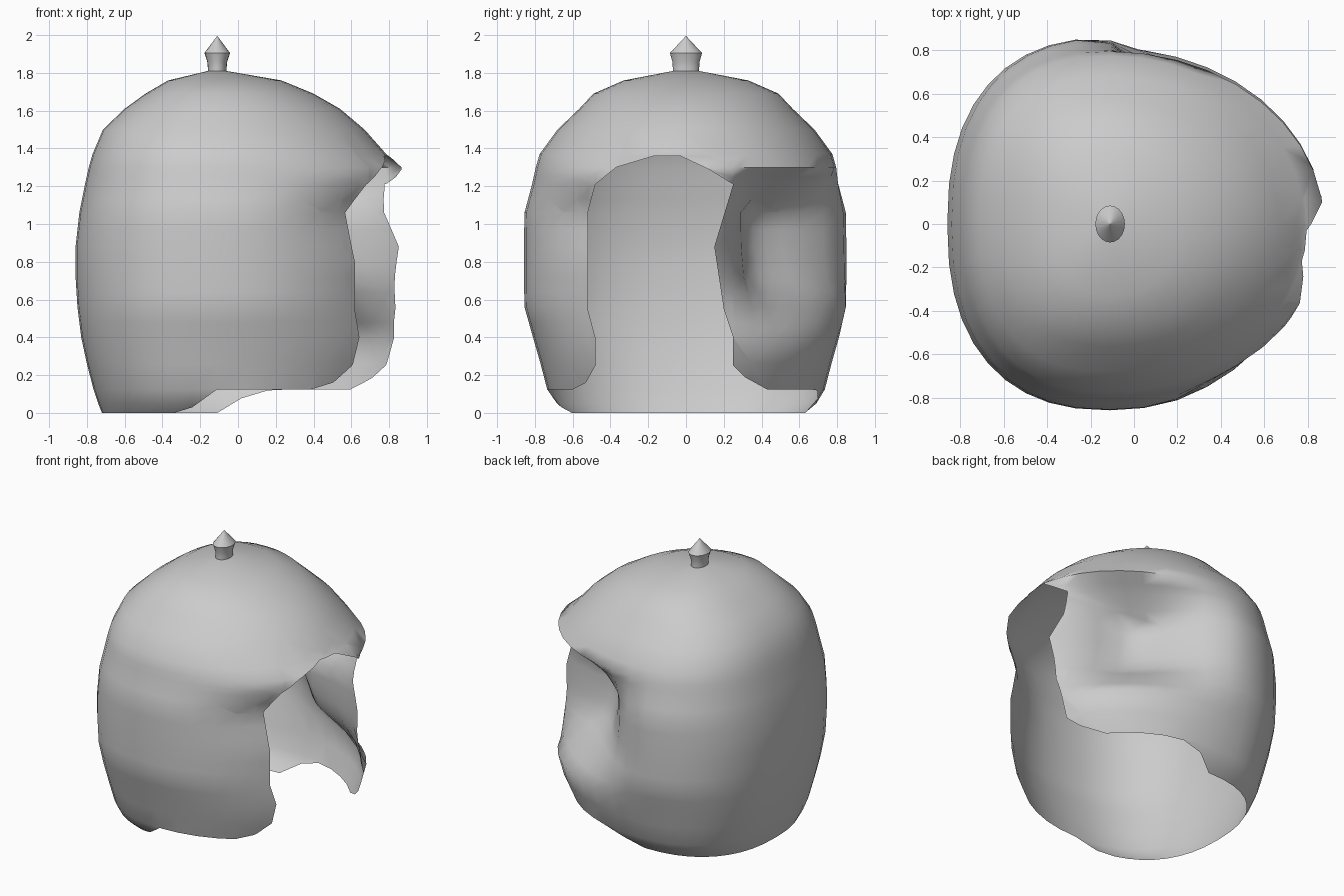
import bpy, bmesh
from math import sin, cos, pi, radians
from mathutils import Vector

if "Cube" in bpy.data.objects:
    bpy.data.objects.remove(bpy.data.objects["Cube"])

CX, SEG = -0.11, 40

# Dome outline by height: z, back x, front x, half depth in y
PROFILE = [(0, -.72, .60, .63), (.05, -.74, .68, .69), (.125, -.765, .76, .735),
           (.26, -.80, .84, .77), (.4, -.83, .875, .81), (.56, -.85, .89, .855),
           (.72, -.86, .89, .858), (.88, -.86, .885, .858), (1.06, -.84, .885, .855),
           (1.21, -.81, .885, .815), (1.30, -.79, .875, .795), (1.37, -.77, .785, .775),
           (1.5, -.715, .67, .68), (1.61, -.60, .54, .565), (1.69, -.49, .40, .49),
           (1.76, -.37, .23, .33), (1.81, -.16, -.06, .07)]

# Face opening seen from +x: (y, z)
OPENING = [(-.6, -.1), (-.6, .124), (-.53, .16), (-.48, .25), (-.48, .4), (-.52, .55),
           (-.52, 1.06), (-.48, 1.21), (-.37, 1.30), (-.17, 1.36), (-.03, 1.36),
           (.12, 1.29), (.25, 1.21), (.15, .88), (.2, .55), (.25, .4), (.25, .25),
           (.31, .19), (.43, .124), (.43, -.1)]


def lerp(table, t):
    if t <= table[0][0]:
        return table[0][1:]
    for a, b in zip(table, table[1:]):
        if t <= b[0]:
            f = (t - a[0]) / (b[0] - a[0])
            return [p + (q - p) * f for p, q in zip(a[1:], b[1:])]
    return table[-1][1:]


def spow(v, e):
    return (1 if v >= 0 else -1) * abs(v) ** e


def shell_point(ang, z):
    back, front, b = lerp(PROFILE, z)
    c, s = cos(ang), sin(ang)
    if c >= 0:
        x, y = (front - CX) * c, b * s
    else:
        x, y = (CX - back) * spow(c, 2 / 2.4), b * spow(s, 2 / 2.4)
    # Deep cheek dent on the +x +y side
    deg = ang * 180 / pi
    g = lerp([(0, 0), (11, 0), (36, .92), (50, 1), (68, .72), (92, 0), (360, 0)], deg)[0]
    w = lerp([(0, 0), (.40, 0), (.56, .42), (.72, .85), (.88, .98), (1.06, 1), (1.21, .45),
              (1.30, 0), (2, 0)], z)[0]
    # Slight flattening of the other cheek
    g2 = lerp([(0, 0), (285, 0), (318, 1), (330, 1), (350, 0)], deg)[0]
    w2 = lerp([(0, 0), (.3, .02), (.56, .05), (.8, .05), (1.06, .09), (1.23, 0), (2, 0)], z)[0]
    k = 1 - .43 * g * w - g2 * w2
    return Vector((CX + x * k, y * k, z))


def rim_height(ang):
    p = shell_point(ang, .1)
    if p.y < 0:
        return lerp([(-.29, 0), (-.11, .125)], p.x)[0]
    return lerp([(-.11, 0), (0, .07), (.17, .125)], p.x)[0]


def inside(y, z):
    hit = False
    for (y1, z1), (y2, z2) in zip(OPENING, OPENING[1:] + OPENING[:1]):
        if (z1 > z) != (z2 > z) and y < (y2 - y1) * (z - z1) / (z2 - z1) + y1:
            hit = not hit
    return hit


def loft(bm, rings):
    rows = [[bm.verts.new(p) for p in r] for r in rings]
    for a, b in zip(rows, rows[1:]):
        n = len(a)
        for i in range(n):
            j = (i + 1) % n
            bm.faces.new((a[i], a[j], b[j], b[i]))
    bm.faces.new(rows[-1])


def finish(bm, name, angle):
    me = bpy.data.meshes.new(name)
    bm.to_mesh(me)
    bm.free()
    ob = bpy.data.objects.new(name, me)
    bpy.context.collection.objects.link(ob)
    bpy.ops.object.select_all(action='DESELECT')
    ob.select_set(True)
    bpy.context.view_layer.objects.active = ob
    bpy.ops.object.shade_smooth_by_angle(angle=radians(angle))


# Helmet shell with stepped lower rim
bm = bmesh.new()
angles = [2 * pi * i / SEG for i in range(SEG)]
heights = sorted([row[0] for row in PROFILE] + [.48, .64, .8, .97, 1.13, 1.25])
loft(bm, [[shell_point(a, max(z, rim_height(a))) for a in angles] for z in heights])
bmesh.ops.remove_doubles(bm, verts=bm.verts[:], dist=1e-4)

# Slice along every edge of the face opening, then remove the inside
for (y1, z1), (y2, z2) in list(zip(OPENING, OPENING[1:]))[1:-1]:
    faces = []
    for f in bm.faces:
        c = f.calc_center_median()
        if c.x > .3 and min(y1, y2) - .2 < c.y < max(y1, y2) + .2 \
                and min(z1, z2) - .2 < c.z < max(z1, z2) + .2:
            faces.append(f)
    geom = faces + list({e for f in faces for e in f.edges}) + list({v for f in faces for v in f.verts})
    bmesh.ops.bisect_plane(bm, geom=geom, dist=1e-5, plane_co=(0, y1, z1),
                           plane_no=(0, z2 - z1, y1 - y2))
gone = []
for f in bm.faces:
    c = f.calc_center_median()
    if c.x > .3 and inside(c.y, c.z):
        gone.append(f)
bmesh.ops.delete(bm, geom=gone, context='FACES')
finish(bm, "helmet_shell", 75)

# Pointed knob on the crown
bm = bmesh.new()
knob = [(1.80, .05, .07), (1.83, .05, .07), (1.86, .053, .072), (1.905, .068, .085), (1.995, .001, .001)]
loft(bm, [[(CX + rx * cos(a), ry * sin(a), z) for a in angles[::2]] for z, rx, ry in knob])
finish(bm, "crown_knob", 35)
